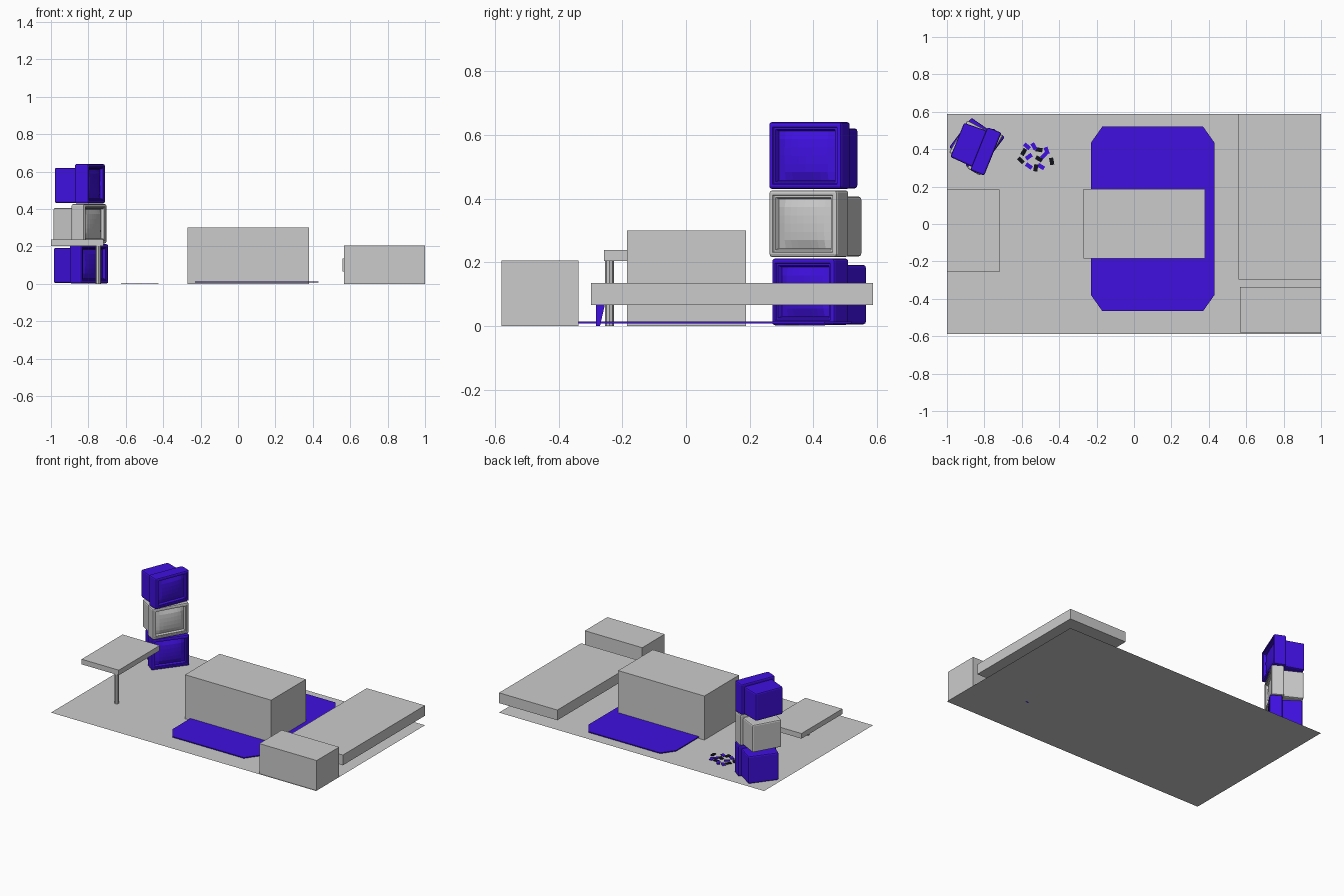
import bpy, bmesh, math
from mathutils import Vector, Matrix

if "Cube" in bpy.data.objects:
    bpy.data.objects.remove(bpy.data.objects["Cube"])


def material(name, color):
    m = bpy.data.materials.new(name)
    m.diffuse_color = color
    m.use_nodes = True
    m.node_tree.nodes["Principled BSDF"].inputs["Base Color"].default_value = m.diffuse_color
    return m


BLUE = material("blue", (0.05, 0.005, 0.75, 1))
BLACK = material("black", (0.005, 0.005, 0.01, 1))


def finish(name, bm, mat=None):
    bmesh.ops.recalc_face_normals(bm, faces=bm.faces)
    me = bpy.data.meshes.new(name)
    bm.to_mesh(me)
    bm.free()
    ob = bpy.data.objects.new(name, me)
    bpy.context.collection.objects.link(ob)
    if mat:
        me.materials.append(mat)
    return ob


def box_bm(x, y, z, bevel=0):
    bm = bmesh.new()
    bmesh.ops.create_cube(bm, size=1)
    for v in bm.verts:
        v.co = Vector([a[0] + (c + 0.5) * (a[1] - a[0]) for a, c in zip((x, y, z), v.co)])
    if bevel:
        bmesh.ops.bevel(bm, geom=bm.edges[:], offset=bevel, segments=2,
                        profile=0.5, affect='EDGES')
    return bm


def box(name, x, y, z, mat=None):
    return finish(name, box_bm(x, y, z), mat)


# Floor sheet
bm = bmesh.new()
bm.faces.new([bm.verts.new(p) for p in
              ((-1, -0.587, 0), (1, -0.587, 0), (1, 0.587, 0), (-1, 0.587, 0))])
finish("floor", bm)

# Rug with clipped corners
x0, x1, y0, y1, cx, cy = -0.23, 0.43, -0.465, 0.52, 0.06, 0.085
bm = bmesh.new()
f = bm.faces.new([bm.verts.new((x, y, 0.007)) for x, y in
                  ((x0 + cx, y0), (x1 - cx, y0), (x1, y0 + cy), (x1, y1 - cy),
                   (x1 - cx, y1), (x0 + cx, y1), (x0, y1 - cy), (x0, y0 + cy))])
r = bmesh.ops.extrude_face_region(bm, geom=[f])
bmesh.ops.translate(bm, vec=(0, 0, 0.006),
                    verts=[v for v in r["geom"] if isinstance(v, bmesh.types.BMVert)])
finish("rug", bm, BLUE)

# Plain block furniture
box("centre_block", (-0.27, 0.38), (-0.185, 0.188), (0, 0.30))
box("bench_slab", (0.56, 1), (-0.298, 0.587), (0.065, 0.135))
box("corner_block", (0.567, 1), (-0.58, -0.338), (0, 0.205))
box("table_top", (-1, -0.72), (-0.257, 0.184), (0.203, 0.238))

# Table leg
bm = bmesh.new()
bmesh.ops.create_cone(bm, cap_ends=True, segments=8, radius1=0.014, radius2=0.014, depth=0.204,
                      matrix=Matrix.Translation((-0.747, -0.24, 0.102)))
finish("table_leg", bm)

# Splayed bench foot
bm = box_bm((0.61, 0.635), (-0.282, -0.255), (0, 0.066))
for v in bm.verts:
    if v.co.z < 0.01 and v.co.y > -0.27:
        v.co.y = -0.27
finish("bench_foot", bm, BLUE)


def television(label, loc, angle, mat):
    w, h, dc, d = 0.1235, 0.21, 0.08, 0.205
    place = Matrix.Translation(loc) @ Matrix.Rotation(-math.radians(angle), 4, 'Z')

    # Cabinet with stepped bezel and sunken opening
    bm = box_bm((-dc, 0), (-w, w), (0, h), 0.009)
    front = max(bm.faces, key=lambda f: f.calc_center_median().x)
    for thick, depth in ((0.008, 0), (0.003, -0.005), (0.008, 0), (0.007, -0.016)):
        bmesh.ops.inset_region(bm, faces=[front], thickness=thick, depth=depth)
    ys = [v.co.y for v in front.verts]
    zs = [v.co.z for v in front.verts]
    ym, zm = (min(ys) + max(ys)) / 2, (min(zs) + max(zs)) / 2
    hy, hz = (max(ys) - min(ys)) / 2, (max(zs) - min(zs)) / 2
    base = front.calc_center_median().x
    bm.transform(place)
    finish(label + "_cabinet", bm, mat)

    # Bulging screen
    bm = bmesh.new()
    bmesh.ops.create_grid(bm, x_segments=8, y_segments=6, size=1)
    for v in bm.verts:
        u, t = v.co.x, v.co.y
        v.co = (base + 0.001 + 0.015 * (1 - u * u) ** 0.5 * (1 - t * t) ** 0.5
                if max(abs(u), abs(t)) < 0.999 else base + 0.001, ym + u * hy, zm + t * hz)
    bm.transform(place)
    finish(label + "_screen", bm, mat)

    # Tapered tube housing
    bm = box_bm((-d, -dc + 0.01), (-0.104, 0.104), (0.002, 0.19), 0.009)
    for v in bm.verts:
        if v.co.x < -dc - 0.05:
            v.co.y *= 0.95
    bm.transform(place)
    finish(label + "_housing", bm, mat)


television("lower_tv", (-0.765, 0.366, 0.002), 37, BLUE)
television("middle_tv", (-0.762, 0.366, 0.216), 30, None)
television("upper_tv", (-0.755, 0.373, 0.43), 22, BLUE)

# Scattered cards: x, y, turn, is_black
cards = ((-0.572, 0.415, -40, 0), (-0.535, 0.415, -60, 0), (-0.59, 0.385, 60, 1),
         (-0.508, 0.397, -10, 1), (-0.467, 0.392, -70, 0), (-0.605, 0.34, -45, 1),
         (-0.562, 0.36, 35, 0), (-0.508, 0.348, -30, 1), (-0.482, 0.365, 45, 0),
         (-0.44, 0.335, 100, 1), (-0.562, 0.31, -35, 0), (-0.525, 0.30, 80, 1),
         (-0.497, 0.307, -30, 0))
for i, (x, y, turn, dark) in enumerate(cards):
    bm = box_bm((-0.019, 0.019), (-0.011, 0.011), (0.001, 0.005))
    bm.transform(Matrix.Translation((x, y, 0)) @ Matrix.Rotation(math.radians(turn), 4, 'Z'))
    finish("floor_card_%d" % (i + 1), bm, BLACK if dark else BLUE)
